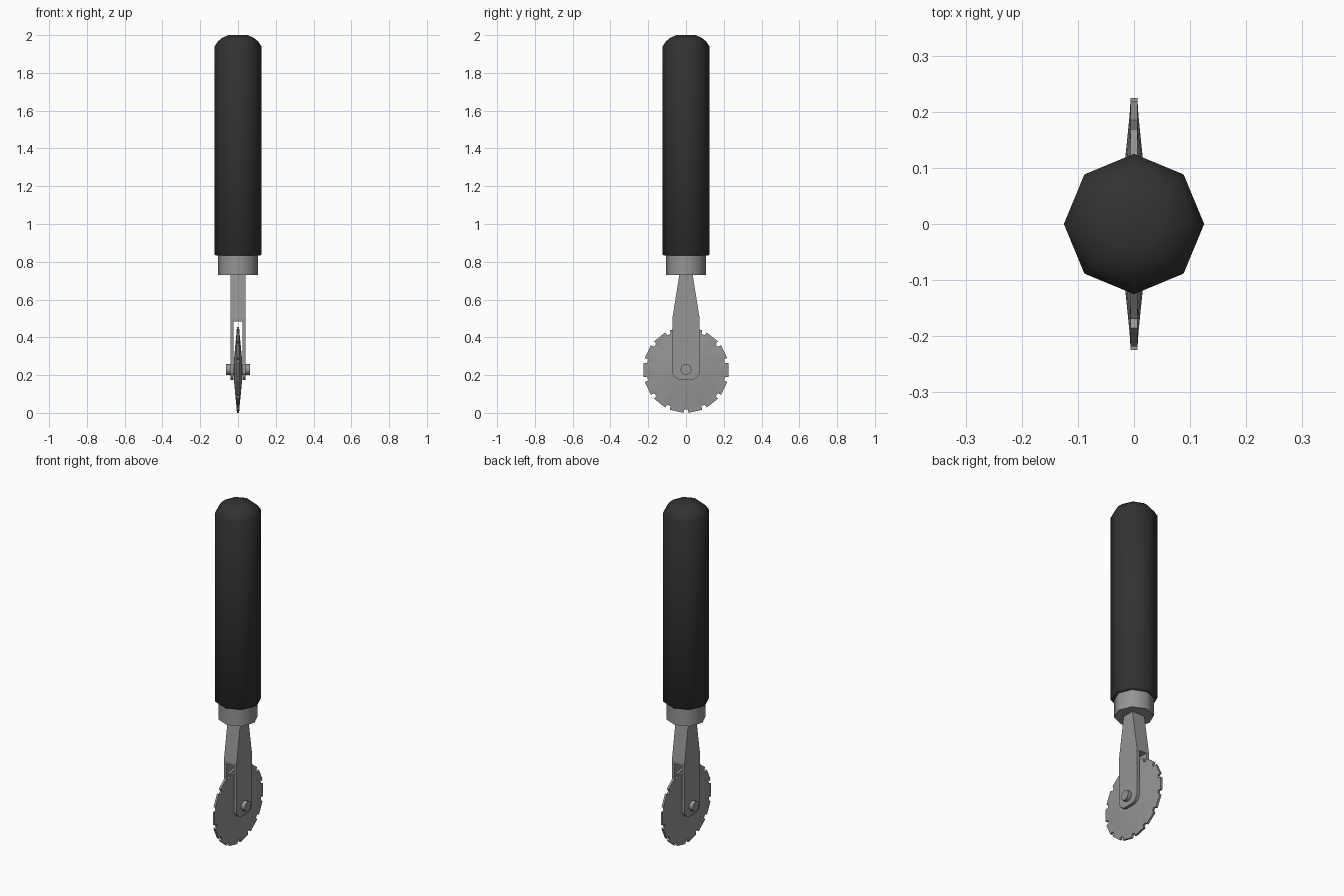
import bpy, bmesh, math
from mathutils import Matrix

if "Cube" in bpy.data.objects:
    bpy.data.objects.remove(bpy.data.objects["Cube"])


def material(name, v):
    m = bpy.data.materials.new(name)
    m.diffuse_color = (v, v, v, 1)
    m.use_nodes = True
    m.node_tree.nodes["Principled BSDF"].inputs["Base Color"].default_value = m.diffuse_color
    return m


black = material("black_rubber", 0.032)
steel = material("grey_steel", 0.30)


def finish(name, bm, mat, angle=50):
    bmesh.ops.recalc_face_normals(bm, faces=bm.faces)
    me = bpy.data.meshes.new(name)
    bm.to_mesh(me)
    bm.free()
    me.materials.append(mat)
    ob = bpy.data.objects.new(name, me)
    bpy.context.collection.objects.link(ob)
    bpy.ops.object.select_all(action='DESELECT')
    ob.select_set(True)
    bpy.context.view_layer.objects.active = ob
    if angle:
        bpy.ops.object.shade_smooth_by_angle(angle=math.radians(angle))
    return ob


def skin(bm, rings):
    """Join equal-length closed rings with quads and cap both ends."""
    rings = [[bm.verts.new(p) for p in r] for r in rings]
    n = len(rings[0])
    for a, b in zip(rings, rings[1:]):
        for i in range(n):
            j = (i + 1) % n
            bm.faces.new((a[i], a[j], b[j], b[i]))
    bm.faces.new(rings[0])
    bm.faces.new(rings[-1])


def lathe(name, profile, mat, sides=8):
    bm = bmesh.new()
    skin(bm, [[(r * math.cos(math.tau * i / sides), r * math.sin(math.tau * i / sides), z)
               for i in range(sides)] for r, z in profile])
    return finish(name, bm, mat)


# Handle and collar
lathe("handle", [(0.118, 0.833), (0.125, 0.84), (0.125, 1.938), (0.108, 1.965),
                 (0.082, 1.987), (0.05, 2.0)], black)
lathe("collar", [(0.105, 0.73), (0.105, 0.838)], steel)

# Fork: side outline extruded across x, then slotted for the wheel
half = [(0.036, 0.175), (0.058, 0.188), (0.072, 0.212), (0.072, 0.5), (0.035, 0.735)]
outline = half + [(-y, z) for y, z in reversed(half)]
bm = bmesh.new()
skin(bm, [[(x, y, z) for y, z in outline] for x in (-0.041, 0.041)])
fork = finish("fork", bm, steel, 0)
bm = bmesh.new()
bmesh.ops.create_cube(bm, size=1, matrix=Matrix.Translation((0, 0, 0.285))
                      @ Matrix.Diagonal((0.048, 0.4, 0.4, 1)))
cutter = finish("slot_cutter", bm, steel, 0)
cutter.hide_render = True
mod = fork.modifiers.new("slot", 'BOOLEAN')
mod.operation = 'DIFFERENCE'
mod.solver = 'EXACT'
mod.object = cutter
bpy.context.view_layer.objects.active = fork
bpy.ops.object.modifier_apply(modifier="slot")
bpy.data.objects.remove(cutter)

# Axle bolt
CZ = 0.227
bolt = lathe("axle_bolt", [(0.03, -0.064), (0.03, 0.064)], steel)
bolt.data.transform(Matrix.Translation((0, 0, CZ + 0.003)) @ Matrix.Rotation(math.pi / 2, 4, 'Y'))

# Notched wheel: four points per tooth, notch at the very bottom
TEETH, R, NOTCH = 14, 0.2272, 0.209
points = []
for k in range(TEETH):
    a = -math.pi / 2 + math.tau * k / TEETH
    for off, inner in ((-3.4, False), (-2.6, True), (2.6, True), (3.4, False)):
        points.append((a + math.radians(off), inner))


def ring(x, r, rim=False):
    return [(x, rr * math.cos(a), CZ + rr * math.sin(a))
            for a, inner in points for rr in [NOTCH if rim and inner else r]]


side = [(0.02, 0.07, False), (0.015, 0.125, False), (0.008, 0.195, False), (0.006, R, True)]
bm = bmesh.new()
skin(bm, [ring(-x, r, f) for x, r, f in side] + [ring(x, r, f) for x, r, f in reversed(side)])
finish("notched_wheel", bm, steel, 30)
